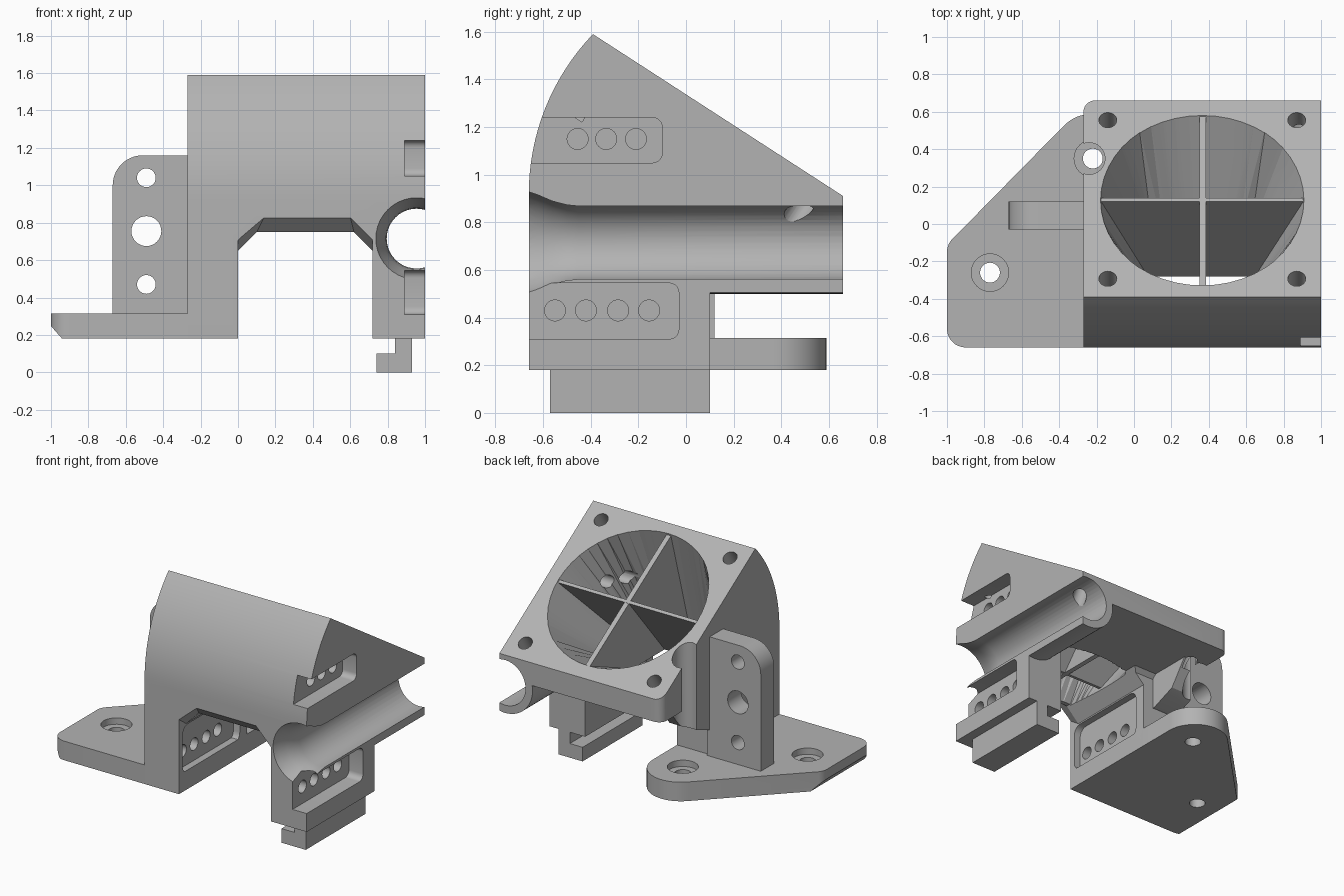
import bpy, bmesh
from math import sin, cos, pi, radians, atan2
from mathutils import Vector

if "Cube" in bpy.data.objects:
    bpy.data.objects.remove(bpy.data.objects["Cube"])

grey = bpy.data.materials.new("plain_grey")
grey.use_nodes = True
COLOUR = (0.45, 0.45, 0.45, 1)
grey.diffuse_color = COLOUR
grey.node_tree.nodes["Principled BSDF"].inputs["Base Color"].default_value = COLOUR


def loft(name, rings):
    """Closed solid skinned through rings of equal point count."""
    bm = bmesh.new()
    vs = [[bm.verts.new(p) for p in r] for r in rings]
    n = len(vs[0])
    for a, b in zip(vs, vs[1:]):
        for i in range(n):
            bm.faces.new((a[i], a[(i + 1) % n], b[(i + 1) % n], b[i]))
    bm.faces.new(vs[0])
    bm.faces.new(vs[-1])
    if len(rings) > 2 or n == 48:
        bmesh.ops.triangulate(bm, faces=[f for f in bm.faces if len(f.verts) == 4])
    bmesh.ops.recalc_face_normals(bm, faces=bm.faces)
    me = bpy.data.meshes.new(name)
    bm.to_mesh(me)
    bm.free()
    me.materials.append(grey)
    ob = bpy.data.objects.new(name, me)
    bpy.context.collection.objects.link(ob)
    return ob


def prism(name, pts, axis, a, b):
    """Extrude a 2D outline along x, y or z from a to b."""
    place = {"x": lambda p, t: (t, p[0], p[1]),
             "y": lambda p, t: (p[0], t, p[1]),
             "z": lambda p, t: (p[0], p[1], t)}[axis]
    return loft(name, [[place(p, t) for p in pts] for t in (a, b)])


def arc(cx, cy, r, a0, a1, n=8):
    return [(cx + r * cos(radians(a0 + (a1 - a0) * i / n)),
             cy + r * sin(radians(a0 + (a1 - a0) * i / n))) for i in range(n + 1)]


def rounded(x0, x1, y0, y1, r):
    return (arc(x1 - r, y1 - r, r, 0, 90, 5) + arc(x0 + r, y1 - r, r, 90, 180, 5)
            + arc(x0 + r, y0 + r, r, 180, 270, 5) + arc(x1 - r, y0 + r, r, 270, 360, 5))


def rod(p, q, r, n=32):
    """Cylinder between two points."""
    p, q = Vector(p), Vector(q)
    d = (q - p).normalized()
    u = d.orthogonal().normalized()
    v = d.cross(u)
    ring = [u * r * cos(2 * pi * i / n) + v * r * sin(2 * pi * i / n) for i in range(n)]
    return loft("cutter", [[c + o for o in ring] for c in (p, q)])


def combine(ob, tool, op="DIFFERENCE", keep=False):
    m = ob.modifiers.new("bool", "BOOLEAN")
    m.operation, m.object, m.solver = op, tool, "EXACT"
    bpy.context.view_layer.objects.active = ob
    bpy.ops.object.modifier_apply(modifier=m.name)
    if not keep:
        bpy.data.objects.remove(tool)


# Main housing: side profile with curved front and slanted fan face
profile = [(-0.66, 0.18), (0.1, 0.18), (0.1, 0.72), (0.13, 0.75), (0.66, 0.75), (0.66, 0.91)]
profile += [(0.308 - y, z) for y, z in arc(0, 0.92, 0.968, 0, 43.8, 16)][::-1]
body = prism("fan_housing", profile, "x", -0.27, 1)

# Rounded back corner of the fan face
corner = [(-0.3, 0.7), (-0.3, 0.6)] + [(-0.27, 0.6)] + arc(-0.21, 0.6, 0.06, 180, 90) + [(-0.21, 0.7)]
combine(body, prism("cutter", corner, "z", 0.6, 1.2))


# Archway between the legs, with a sloped front lip
def arch(y, s):
    return [(x, y, z) for x, z in ((0, 0.1), (0, 0.65 + s * 0.75), (0.1 + s / 2, 0.75 + s),
                                   (0.62 - s / 4, 0.75 + s), (0.72, 0.65 + s * 0.75), (0.72, 0.1))]


combine(body, loft("cutter", [arch(-0.67, 0.085), arch(-0.58, 0), arch(0.7, 0)]))

# Half tube along the right side, and the gusset beside the screw access
tube = [(1, 0.8), (0.76, 0.8)] + arc(0.955, 0.715, 0.215, 157, 282, 20)
combine(body, prism("tube", tube, "y", -0.66, 0.66), "UNION")
gusset = [(0.05, 0.5), (0.12, 0.5), (0.3, 0.57), (0.45, 0.78), (0.05, 0.78)]
combine(body, prism("gusset", gusset, "x", -0.27, -0.08), "UNION")

# Tube bore, flared at the front
bore = [[(0.955 + r * cos(2 * pi * i / 40), y, 0.715 + r * sin(2 * pi * i / 40)) for i in range(40)]
        for y, r in ((-0.68, 0.225), (-0.62, 0.205), (-0.56, 0.18), (-0.5, 0.165), (-0.45, 0.16), (0.7, 0.16))]
combine(body, loft("cutter", bore))

# Air duct: round at the fan face, square at the outlet
centre = Vector((0.365, 0.13, 1.25))
across, along = Vector((1, 0, 0)), Vector((0, 0.842, -0.54))
normal = Vector((0, 0.54, 0.842))
top_ring, low_ring = [], []
for i in range(48):
    c, s = cos(2 * pi * i / 48), sin(2 * pi * i / 48)
    top_ring.append(centre + normal * 0.03 + 0.555 * (across * c + along * s))
    k = 0.26 / max(abs(c), abs(s))
    low_ring.append((0.36 + k * c, -0.31 + k * s, 0.7))
duct = loft("duct_cutter", [top_ring, low_ring])
combine(body, duct, keep=True)

# Crossed vanes inside the duct
spine = prism("long_vane", [(-0.4, 1.58), (0.66, 0.905), (0.66, 0.76), (-0.66, 0.76), (-0.66, 1.3)],
              "x", 0.35, 0.385)
cross = prism("cross_vane", [(0.12, 1.25), (0.14, 1.238), (-0.26, 0.76), (-0.28, 0.76)], "x", -0.25, 1)
combine(spine, duct, "INTERSECT", True)
combine(cross, duct, "INTERSECT")

# Fan screw holes, square to the fan face
for sx in (-1, 1):
    for sy in (-1, 1):
        p = centre + across * 0.505 * sx + along * 0.505 * sy
        combine(body, rod(p + normal * 0.05, p - normal * 0.33, 0.048, 24))

# Side pockets and their rows of holes
combine(body, prism("cutter", rounded(-0.9, -0.1, 1.05, 1.24, 0.04), "x", 0.89, 1.1))
combine(body, prism("cutter", rounded(-0.9, -0.03, 0.31, 0.545, 0.04), "x", 0.89, 1.1))
combine(body, prism("cutter", rounded(-0.62, 0.02, 0.3, 0.64, 0.06), "x", -0.05, 0.04))
for y in (-0.455, -0.335, -0.21):
    combine(body, rod((0.6, y, 1.15), (1.1, y, 1.15), 0.044, 24))
for y in (-0.55, -0.42, -0.285, -0.155):
    combine(body, rod((-0.2, y, 0.43), (1.1, y, 0.43), 0.044, 24))

# Screwdriver access notch
combine(body, rod((-0.24, 0.35, 0.32), (-0.24, 0.35, 1.4), 0.085))

# Mounting flange with two counterbored holes
outline = [(0, -0.66)] + arc(-0.22, 0.37, 0.22, 0, 138, 16)
outline += arc(-0.9, -0.15, 0.1, 142, 180, 4) + arc(-0.9, -0.56, 0.1, 180, 270)
flange = prism("mounting_flange", outline, "z", 0.18, 0.315)
combine(flange, prism("cutter", [(-1.1, 0.1), (-0.87, 0.1), (-1.02, 0.27), (-1.1, 0.27)], "y", -0.8, 0.8))
for x, y in ((-0.22, 0.35), (-0.77, -0.26)):
    combine(flange, rod((x, y, 0.1), (x, y, 0.4), 0.053))
    combine(flange, rod((x, y, 0.27), (x, y, 0.4), 0.1))

# Upright bracket with three cross holes
shape = [(-0.25, 0.2), (-0.25, 1.16)] + arc(-0.51, 1.0, 0.16, 90, 180, 10) + [(-0.67, 0.2)]
bracket = prism("upright_bracket", shape, "y", -0.03, 0.12)
for z, r in ((1.04, 0.05), (0.755, 0.08), (0.47, 0.05)):
    combine(bracket, rod((-0.49, -0.2, z), (-0.49, 0.3, z), r))

# Hooked foot below the right leg
hook = [(0.74, 0), (0.93, 0), (0.93, 0.19), (0.84, 0.19), (0.84, 0.1), (0.74, 0.1)]
foot = prism("hooked_foot", hook, "y", -0.57, 0.1)

# Smooth curved faces, keep edges crisp
for ob in (body, spine, cross, flange, bracket, foot):
    bpy.ops.object.select_all(action="DESELECT")
    ob.select_set(True)
    bpy.context.view_layer.objects.active = ob
    bpy.ops.object.shade_smooth_by_angle(angle=radians(25))
